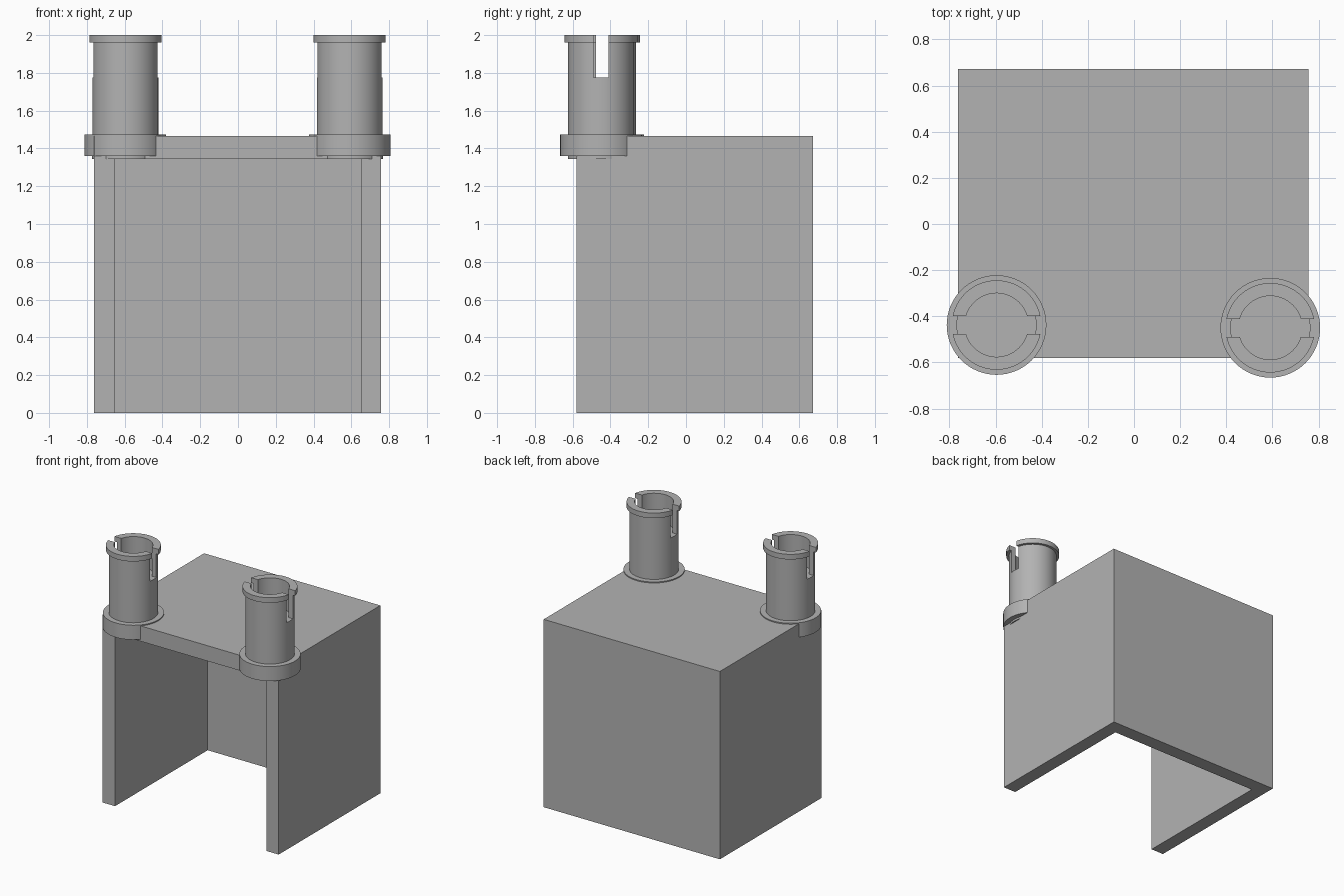
import bpy
import math
from mathutils import Vector

cube = bpy.data.objects.get("Cube")
if cube:
    bpy.data.objects.remove(cube, do_unlink=True)

grey = bpy.data.materials.new("plain grey")
grey.use_nodes = True
grey.diffuse_color = (0.45, 0.45, 0.45, 1)
grey.node_tree.nodes["Principled BSDF"].inputs["Base Color"].default_value = grey.diffuse_color


def add_mesh(name, verts, faces):
    mesh = bpy.data.meshes.new(name)
    mesh.from_pydata(verts, [], faces)
    mesh.materials.append(grey)
    obj = bpy.data.objects.new(name, mesh)
    bpy.context.collection.objects.link(obj)
    return obj


def add_box(name, low, high):
    bpy.ops.mesh.primitive_cube_add(size=1)
    obj = bpy.context.object
    obj.name = name
    low, high = Vector(low), Vector(high)
    size, middle = high - low, (low + high) / 2
    for v in obj.data.vertices:
        v.co = Vector(a * b for a, b in zip(v.co, size)) + middle
    obj.data.materials.append(grey)
    return obj


def lathe(name, profile, x, y, sides=64):
    """Turn a (radius, height) profile around z and cap both ends."""
    verts, faces = [], []
    for r, z in profile:
        for i in range(sides):
            a = math.tau * i / sides
            verts.append((x + r * math.cos(a), y + r * math.sin(a), z))
    for k in range(len(profile) - 1):
        for i in range(sides):
            j = (i + 1) % sides
            faces.append((k * sides + i, k * sides + j,
                          (k + 1) * sides + j, (k + 1) * sides + i))
    faces.append(tuple(reversed(range(sides))))
    faces.append(tuple(range(len(verts) - sides, len(verts))))
    return add_mesh(name, verts, faces)


def cut(obj, cutter):
    mod = obj.modifiers.new("cut", 'BOOLEAN')
    mod.operation, mod.solver, mod.object = 'DIFFERENCE', 'EXACT', cutter
    select(obj)
    bpy.ops.object.modifier_apply(modifier=mod.name)
    bpy.data.objects.remove(cutter, do_unlink=True)


def select(obj):
    bpy.ops.object.select_all(action='DESELECT')
    obj.select_set(True)
    bpy.context.view_layer.objects.active = obj


# Box cover, open at the front and underneath
cover = add_box("cover", (-0.763, -0.58, 0), (0.757, 0.672, 1.465))
cut(cover, add_box("cover_hollow", (-0.655, -1, -1), (0.65, 0.562, 1.345)))

# Snap pins: foot, flange, shaft, lip and shallow bore, turned in one piece
pin_profile = [(0.176, 1.345), (0.176, 1.36), (0.216, 1.36), (0.216, 1.473),
               (0.174, 1.473), (0.174, 1.96), (0.194, 1.96), (0.194, 2.0),
               (0.138, 2.0), (0.138, 1.775)]
for side, x, y in (("right", -0.596, -0.438), ("left", 0.591, -0.45)):
    pin = lathe(side + "_pin", pin_profile, x, y)
    # Slot across the top of the pin
    cut(pin, add_box("slot", (x - 0.3, y - 0.039, 1.776), (x + 0.3, y + 0.039, 2.2)))
    select(pin)
    bpy.ops.object.shade_smooth_by_angle(angle=math.radians(30))
